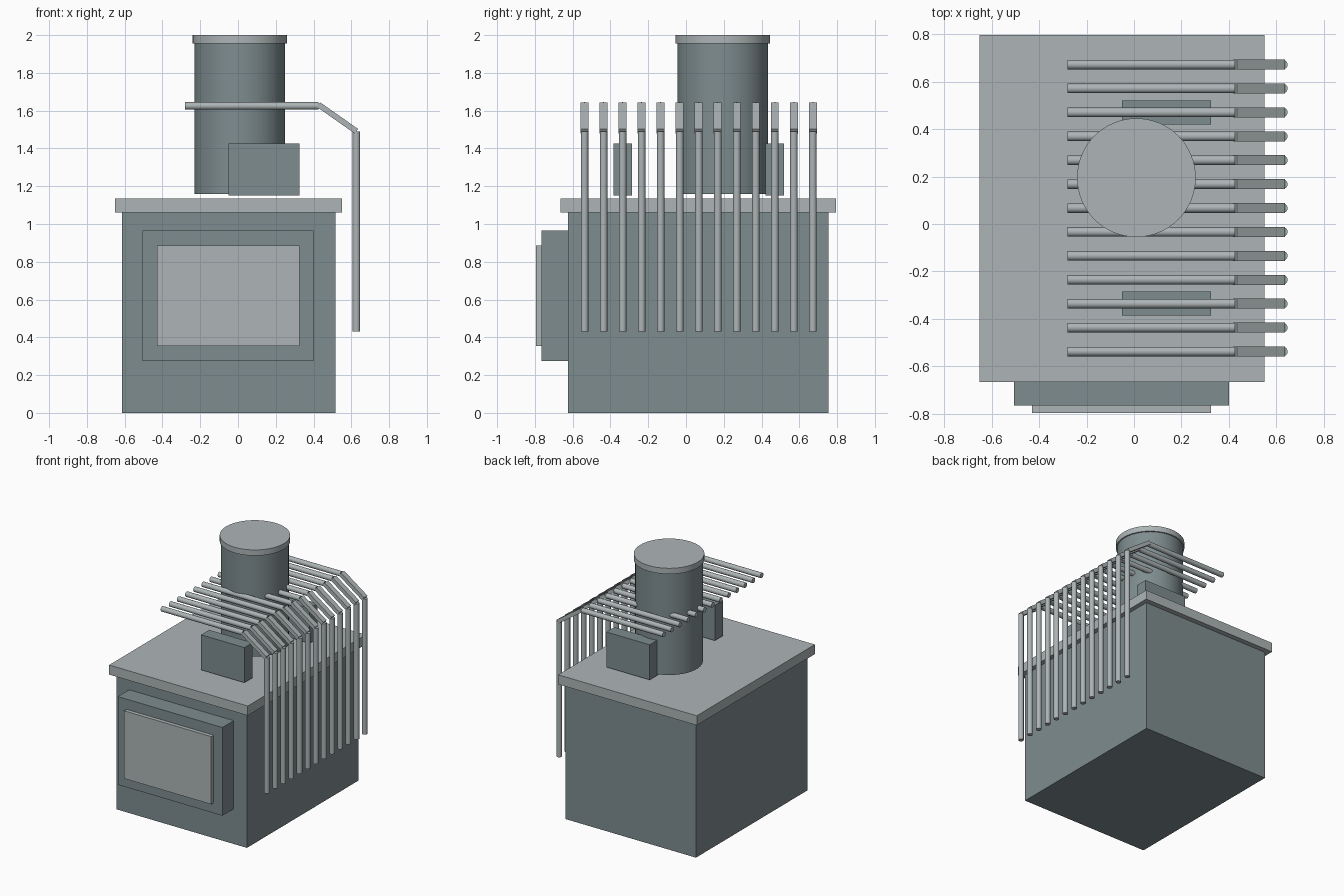
import bpy
import math
from mathutils import Vector

if "Cube" in bpy.data.objects:
    bpy.data.objects.remove(bpy.data.objects["Cube"], do_unlink=True)


def material(name, rgb):
    mat = bpy.data.materials.new(name)
    mat.use_nodes = True
    colour = (*rgb, 1)
    mat.diffuse_color = colour
    mat.node_tree.nodes["Principled BSDF"].inputs["Base Color"].default_value = colour
    return mat


dark = material("slate grey", (0.21, 0.265, 0.275))
light = material("pale grey", (0.42, 0.46, 0.47))


def finish(name, mat):
    obj = bpy.context.object
    obj.name = name
    obj.data.materials.append(mat)
    return obj


def box(name, mat, x, y, z):
    """Box from its (min, max) extent on each axis."""
    bpy.ops.mesh.primitive_cube_add(size=1, location=[sum(r) / 2 for r in (x, y, z)])
    bpy.context.object.scale = [r[1] - r[0] for r in (x, y, z)]
    bpy.ops.object.transform_apply(location=False, rotation=False, scale=True)
    return finish(name, mat)


def cylinder(name, mat, start, end, radius, sides):
    start, end = Vector(start), Vector(end)
    axis = end - start
    bpy.ops.mesh.primitive_cylinder_add(
        vertices=sides, radius=radius, depth=axis.length, location=(start + end) / 2,
        rotation=axis.to_track_quat("Z", "Y").to_euler())
    bpy.ops.object.shade_smooth_by_angle(angle=math.radians(40))
    return finish(name, mat)


# Main body and overhanging lid
box("body", dark, (-0.615, 0.515), (-0.625, 0.755), (0, 1.06))
box("lid", light, (-0.65, 0.55), (-0.665, 0.795), (1.06, 1.135))

# Raised front panel with its pale plate
box("front_frame", dark, (-0.505, 0.40), (-0.765, -0.625), (0.275, 0.965))
box("front_plate", light, (-0.43, 0.325), (-0.795, -0.765), (0.355, 0.885))

# Chimney and cap
cylinder("chimney", dark, (0.01, 0.195, 1.16), (0.01, 0.195, 1.96), 0.24, 64)
cylinder("chimney_cap", light, (0.01, 0.195, 1.955), (0.01, 0.195, 2.0), 0.25, 64)

# Blocks in front of and behind the chimney
box("front_block", dark, (-0.05, 0.325), (-0.385, -0.285), (1.15, 1.425))
box("rear_block", dark, (-0.05, 0.325), (0.42, 0.52), (1.15, 1.425))

# Row of bent bars: level rod, sloping link, hanging rod
slope_start, slope_end = Vector((0.426, 0, 1.632)), Vector((0.627, 0, 1.491))
slope = slope_end - slope_start
for i in range(13):
    y = -0.537 + i * 0.1007
    cylinder(f"level_rod_{i + 1}", light, (-0.28, y, 1.625), (0.425, y, 1.625), 0.02, 20)
    cylinder(f"hanging_rod_{i + 1}", light, (0.627, y, 0.43), (0.627, y, 1.49), 0.02, 20)
    half = slope.length / 2
    link = box(f"sloping_link_{i + 1}", light, (-half, half), (-0.021, 0.021), (-0.015, 0.015))
    link.location = (slope_start + slope_end) / 2 + Vector((0, y, 0))
    link.rotation_euler.y = math.atan2(-slope.z, slope.x)
